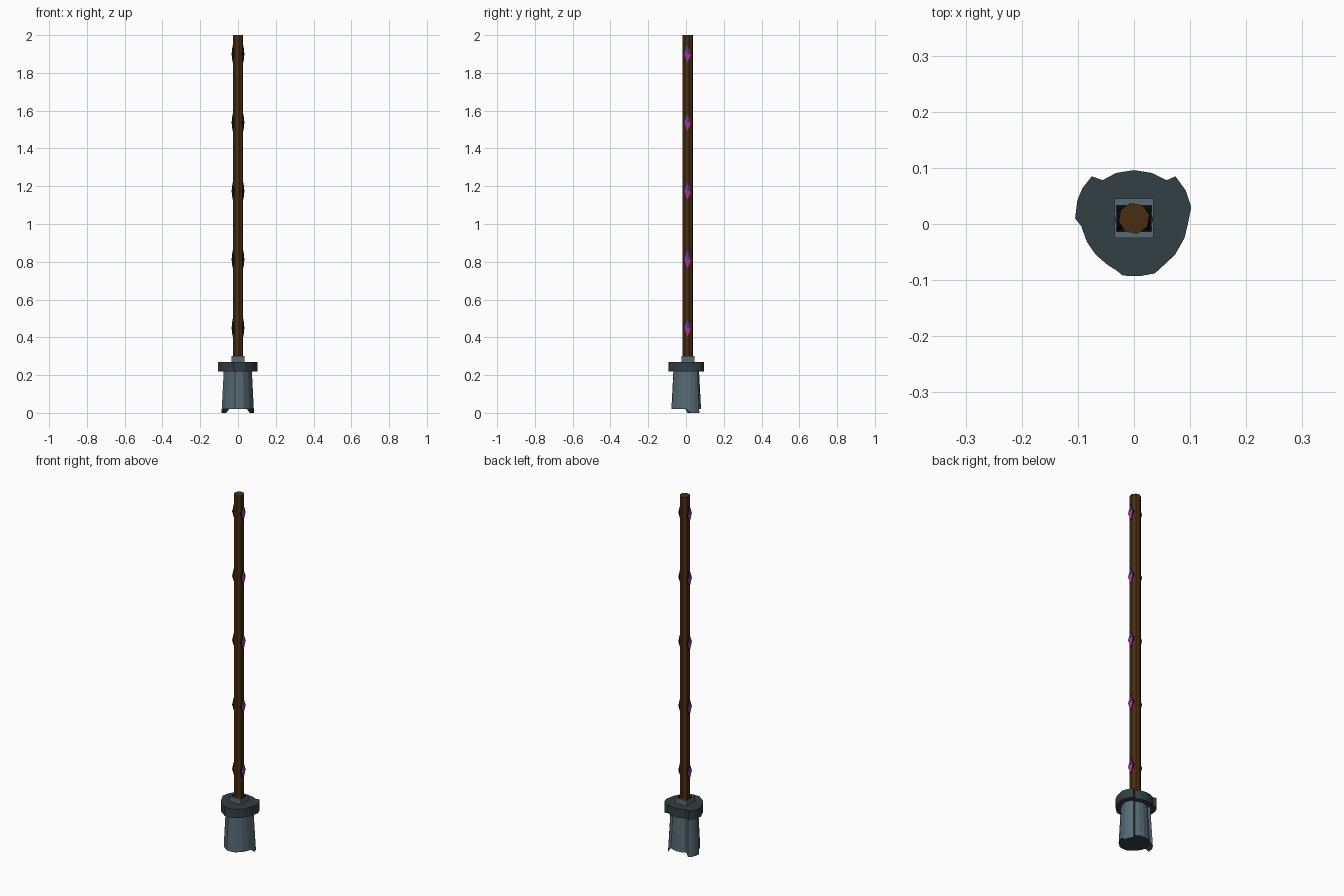
import bpy, bmesh, math

if "Cube" in bpy.data.objects:
    bpy.data.objects.remove(bpy.data.objects["Cube"])

def mat(name, rgb):
    m = bpy.data.materials.new(name)
    m.diffuse_color = (*rgb, 1)
    m.use_nodes = True
    m.node_tree.nodes["Principled BSDF"].inputs["Base Color"].default_value = m.diffuse_color
    return m

wood = mat("dark wood", (0.068, 0.027, 0.006))
slate = mat("slate grey", (0.095, 0.145, 0.175))
dark = mat("dark slate", (0.032, 0.05, 0.058))
black = mat("black", (0.003, 0.003, 0.004))
violet = mat("violet", (0.13, 0.07, 0.42))
purple = mat("deep purple", (0.10, 0.02, 0.16))
pink = mat("magenta", (0.55, 0.03, 0.40))

def finish(bm, name, mats):
    bmesh.ops.recalc_face_normals(bm, faces=bm.faces)
    me = bpy.data.meshes.new(name)
    bm.to_mesh(me)
    bm.free()
    for m in mats:
        me.materials.append(m)
    ob = bpy.data.objects.new(name, me)
    bpy.context.collection.objects.link(ob)
    return ob

def loft(name, rings, mats):
    """Skin a stack of equal-length point rings and cap both ends."""
    bm = bmesh.new()
    vs = [[bm.verts.new(p) for p in r] for r in rings]
    n = len(vs[0])
    for a, b in zip(vs, vs[1:]):
        for i in range(n):
            j = (i + 1) % n
            bm.faces.new((a[i], a[j], b[j], b[i]))
    bm.faces.new(vs[0][::-1])
    bm.faces.new(vs[-1])
    bm.normal_update()
    return bm

CY = 0.01  # pole axis

# Collar: rounded outline with three raised segments
outline = [(0.102, 0.03), (0.092, 0.06), (0.074, 0.085), (0.058, 0.078),
           (0.032, 0.091), (0, 0.096), (-0.032, 0.091), (-0.056, 0.078),
           (-0.075, 0.085), (-0.092, 0.064), (-0.101, 0.042), (-0.105, 0.01),
           (-0.094, -0.004), (-0.084, -0.032), (-0.068, -0.055), (-0.047, -0.073),
           (-0.031, -0.083), (-0.02, -0.092), (0.01, -0.093), (0.037, -0.088),
           (0.045, -0.081), (0.073, -0.055), (0.09, -0.025), (0.096, 0.0)]
ring = lambda z: [(x, y, z) for x, y in outline]
finish(loft("collar", [ring(0.22), ring(0.27)], [dark]), "collar", [dark])

# Tapered foot: same lobed shape, the raised lobes reach the ground
lobes = {0, 1, 2, 8, 9, 10, 11}
def foot_ring(s, z, drop=0):
    return [(x * s, y * s, z - (drop if i in lobes else 0))
            for i, (x, y) in enumerate(outline)]
bm = loft("foot", [foot_ring(0.83, 0.02, 0.02), foot_ring(0.72, 0.22)], None)
for f in bm.faces:
    f.material_index = 1 if f.normal.z < -0.7 else 0
bm.faces.ensure_lookup_table()
bmesh.ops.triangulate(bm, faces=[f for f in bm.faces if len(f.verts) > 4])
finish(bm, "foot", [slate, dark])

# Square neck socket with a dark recess
h = 0.035
sq = lambda z, a, b: [(-a, CY - b, z), (a, CY - b, z), (a, CY + b, z), (-a, CY + b, z)]
bm = loft("neck", [sq(0.265, h, h), sq(0.30, h, h), sq(0.30, 0.031, 0.023),
                   sq(0.285, 0.031, 0.023)], None)
for f in bm.faces:
    if max(abs(v.co.x) for v in f.verts) < 0.032:
        f.material_index = 1
finish(bm, "neck_socket", [slate, black])

# Octagonal pole
def oct_ring(z):
    return [(0.028 * math.cos(math.radians(12 + 45 * i)),
             CY + 0.028 * math.sin(math.radians(12 + 45 * i)), z) for i in range(8)]
finish(loft("pole", [oct_ring(0.27), oct_ring(2.0)], None), "pole", [wood])

# Diamond gems along both sides: black rim, coloured facets
def gem(name, side, z):
    bm = bmesh.new()
    dia = [(0.019, 0), (0, 0.046), (-0.019, 0), (0, -0.046)]
    back = [bm.verts.new((side * 0.02, 0.008 + y, z + dz)) for y, dz in dia]
    front = [bm.verts.new((side * 0.029, 0.008 + y, z + dz)) for y, dz in dia]
    tip = bm.verts.new((side * 0.034, 0.008, z))
    bm.faces.new(back)
    for i in range(4):
        j = (i + 1) % 4
        bm.faces.new((back[i], back[j], front[j], front[i]))
        f = bm.faces.new((front[i], front[j], tip))
        f.material_index = (2, 1, 3, 3)[i]
    finish(bm, name, [black, violet, purple, pink])

for i in range(5):
    for side, label in ((1, "right"), (-1, "left")):
        gem(f"gem_{label}_{i + 1}", side, 0.45 + 0.3625 * i)
